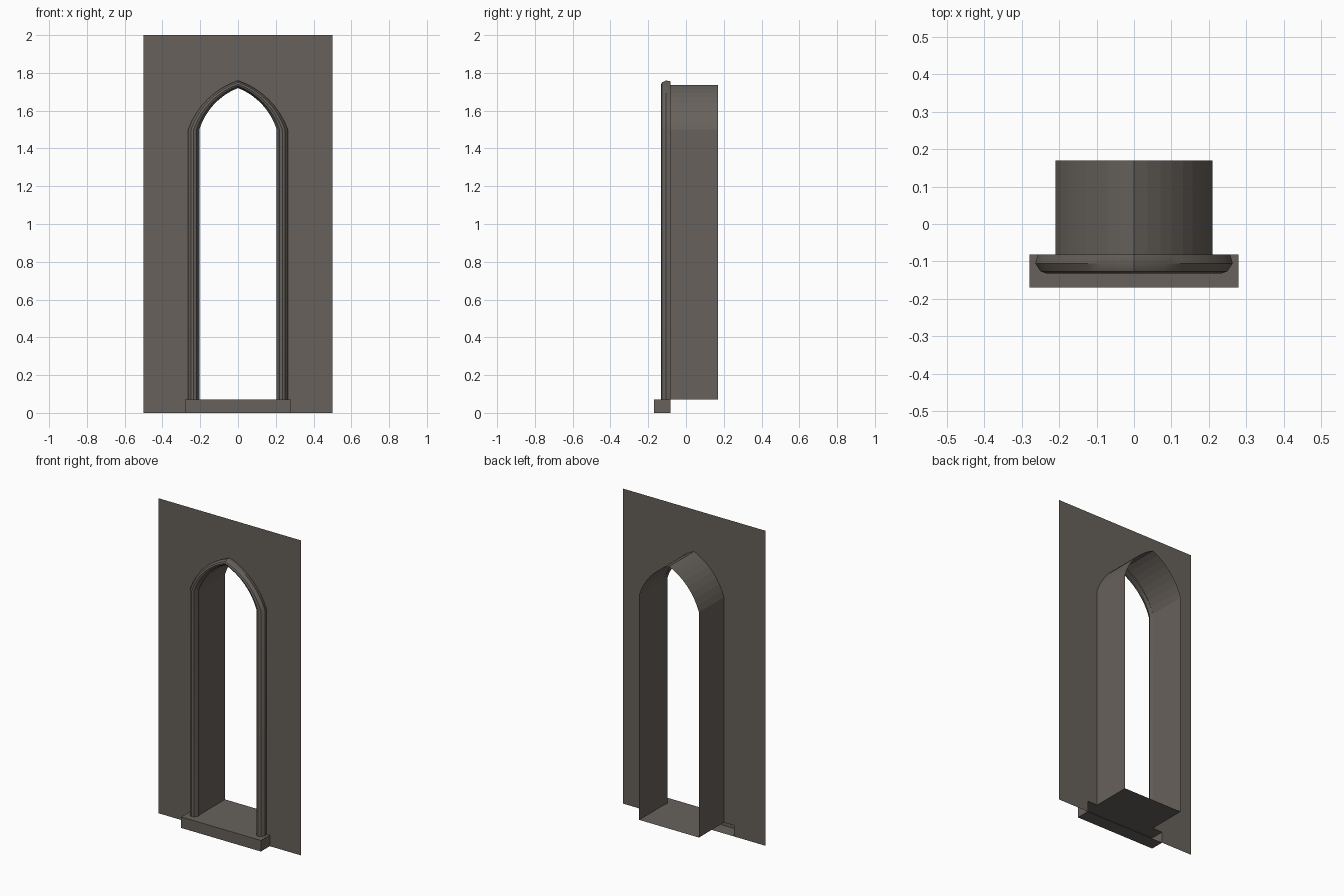
import bpy, math
from mathutils import Vector

if "Cube" in bpy.data.objects:
    bpy.data.objects.remove(bpy.data.objects["Cube"])

WALL_Y, BACK_Y, FRONT_Y = -0.081, 0.17, -0.17
SILL_Z, SPRING_Z, N = 0.07, 1.5, 8

stone = bpy.data.materials.new("grey_brown_stone")
stone.diffuse_color = (0.135, 0.12, 0.105, 1)
stone.use_nodes = True
stone.node_tree.nodes["Principled BSDF"].inputs["Base Color"].default_value = stone.diffuse_color


def make(name, verts, faces, smooth=None):
    me = bpy.data.meshes.new(name)
    me.from_pydata(verts, [], faces)
    me.materials.append(stone)
    ob = bpy.data.objects.new(name, me)
    bpy.context.collection.objects.link(ob)
    if smooth:
        bpy.context.view_layer.objects.active = ob
        ob.select_set(True)
        bpy.ops.object.shade_smooth_by_angle(angle=math.radians(smooth))
        ob.select_set(False)
    return ob


def arch(half, apex, sagitta):
    """Pointed arch outline (x, z) from left foot, over the apex, to right foot."""
    a, b = Vector((-half, SPRING_Z)), Vector((0, apex))
    d = b - a
    c = d.length
    r = c * c / (8 * sagitta) + sagitta / 2
    n = Vector((-d.y, d.x)).normalized()
    centre = (a + b) / 2 - n * (r - sagitta)
    h = math.asin(c / 2 / r)
    left = []
    for i in range(N + 1):
        t = h - 2 * h * i / N
        left.append(centre + r * (n * math.cos(t) - d.normalized() * math.sin(t)))
    left = [Vector((-half, SILL_Z))] + left
    left[-1].x = 0
    return left + [Vector((-p.x, p.y)) for p in left[-2::-1]]


opening = arch(0.21, 1.735, 0.034)

# flat wall with the arched opening and a notch behind the sill
outline = ([(-0.5, 0), (-0.28, 0), (-0.28, SILL_Z)] + [tuple(p) for p in opening]
           + [(0.28, SILL_Z), (0.28, 0), (0.5, 0), (0.5, 2), (-0.5, 2)])
make("wall", [(x, WALL_Y, z) for x, z in outline], [range(len(outline))])

# deep reveal lining the opening, including its floor
k = len(opening)
verts = [(p.x, y, p.y) for y in (WALL_Y, BACK_Y) for p in opening]
make("reveal", verts, [(i, (i + 1) % k, k + (i + 1) % k, k + i) for i in range(k)])

# rounded moulding: profile is (fraction from inner to outer edge, y)
profile = [(0.08, WALL_Y), (0, -0.105), (0.25, -0.127), (0.5, -0.132),
           (0.75, -0.127), (1, -0.105), (0.88, WALL_Y)]
inner, outer = arch(0.205, 1.72, 0.034), arch(0.264, 1.76, 0.042)
m = len(profile)
verts = []
for a, b in zip(inner, outer):
    for t, y in profile:
        p = a.lerp(b, t)
        verts.append((p.x, y, p.y))
faces = [(i * m + j, i * m + j + 1, (i + 1) * m + j + 1, (i + 1) * m + j)
         for i in range(k - 1) for j in range(m - 1)]
make("moulding", verts, faces, 35)

# sill block, open at the back
verts = [(x, y, z) for z in (0, SILL_Z) for x, y in
         ((-0.28, FRONT_Y), (0.28, FRONT_Y), (0.28, WALL_Y), (-0.28, WALL_Y))]
make("sill", verts, [(3, 2, 1, 0), (4, 5, 6, 7), (0, 1, 5, 4), (1, 2, 6, 5), (3, 0, 4, 7)])
